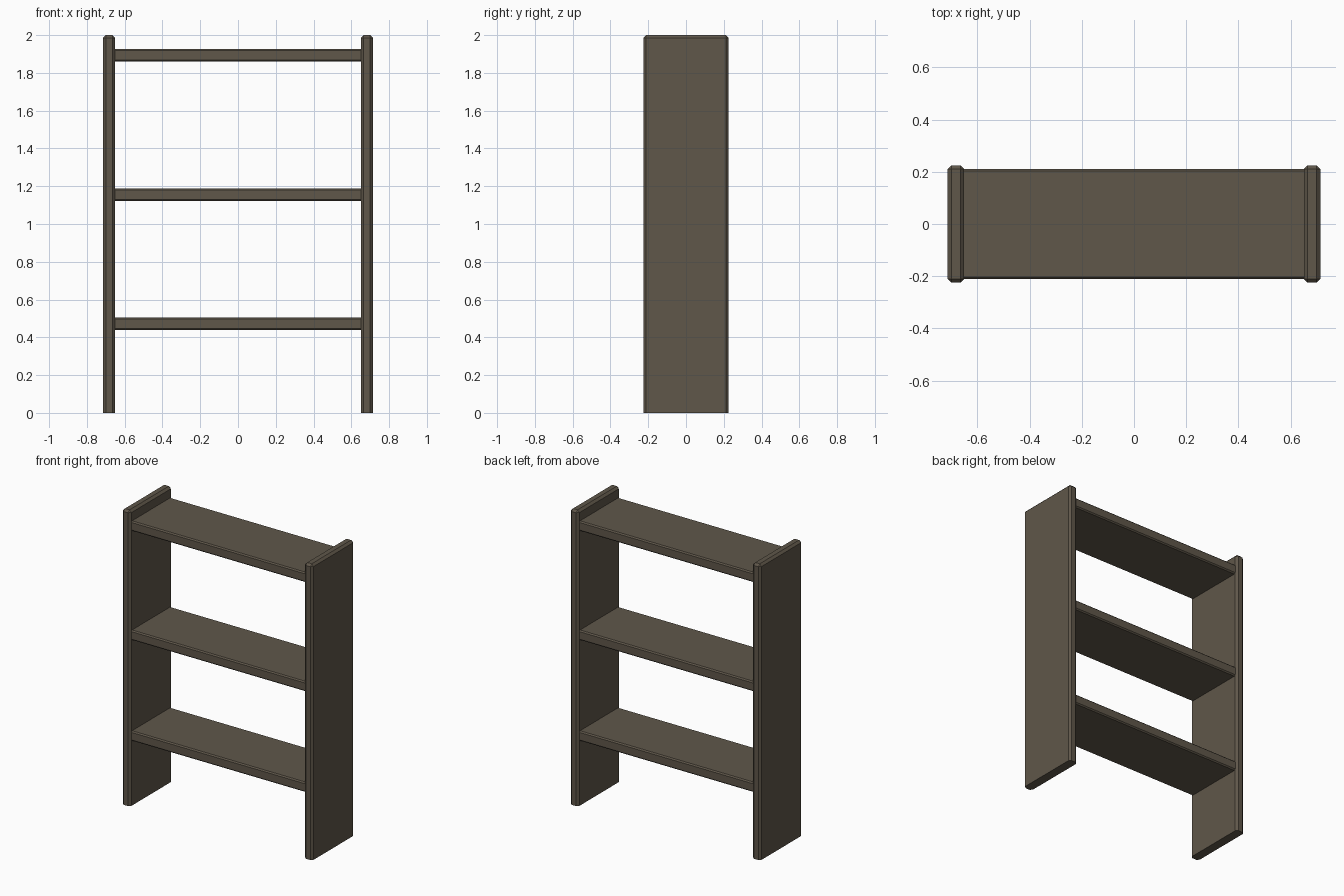
import bpy, bmesh

if "Cube" in bpy.data.objects:
    bpy.data.objects.remove(bpy.data.objects["Cube"])

wood = bpy.data.materials.new("dark_brown_wood")
wood.diffuse_color = (0.115, 0.095, 0.068, 1)
wood.use_nodes = True
wood.node_tree.nodes["Principled BSDF"].inputs["Base Color"].default_value = wood.diffuse_color


def board(name, x, z, half_y, bevel, keep):
    """Box from ranges x, z and +-half_y, with chamfers on edges passing keep(edge)."""
    bm = bmesh.new()
    bmesh.ops.create_cube(bm, size=1)
    for v in bm.verts:
        v.co.x = x[1] if v.co.x > 0 else x[0]
        v.co.y = half_y if v.co.y > 0 else -half_y
        v.co.z = z[1] if v.co.z > 0 else z[0]
    edges = [e for e in bm.edges if keep(e)]
    bmesh.ops.bevel(bm, geom=edges, offset=bevel, offset_type='OFFSET',
                    segments=1, profile=0.5, affect='EDGES')
    bmesh.ops.recalc_face_normals(bm, faces=bm.faces)
    mesh = bpy.data.meshes.new(name)
    bm.to_mesh(mesh)
    bm.free()
    mesh.materials.append(wood)
    obj = bpy.data.objects.new(name, mesh)
    bpy.context.collection.objects.link(obj)
    return obj


def not_on_floor(e):
    return max(v.co.z for v in e.verts) > 0.01


def along_x(e):
    d = e.verts[0].co - e.verts[1].co
    return abs(d.x) > 0.5


# Side panels: chamfered all round except the floor edges
board("left_side_panel", (-0.714, -0.651), (0, 2), 0.225, 0.0145, not_on_floor)
board("right_side_panel", (0.651, 0.714), (0, 2), 0.225, 0.0145, not_on_floor)

# Shelves: chamfered long edges, ends let slightly into the panels
for name, z in (("lower_shelf", 0.439), ("middle_shelf", 1.121), ("top_shelf", 1.86)):
    board(name, (-0.655, 0.655), (z, z + 0.067), 0.211, 0.008, along_x)
